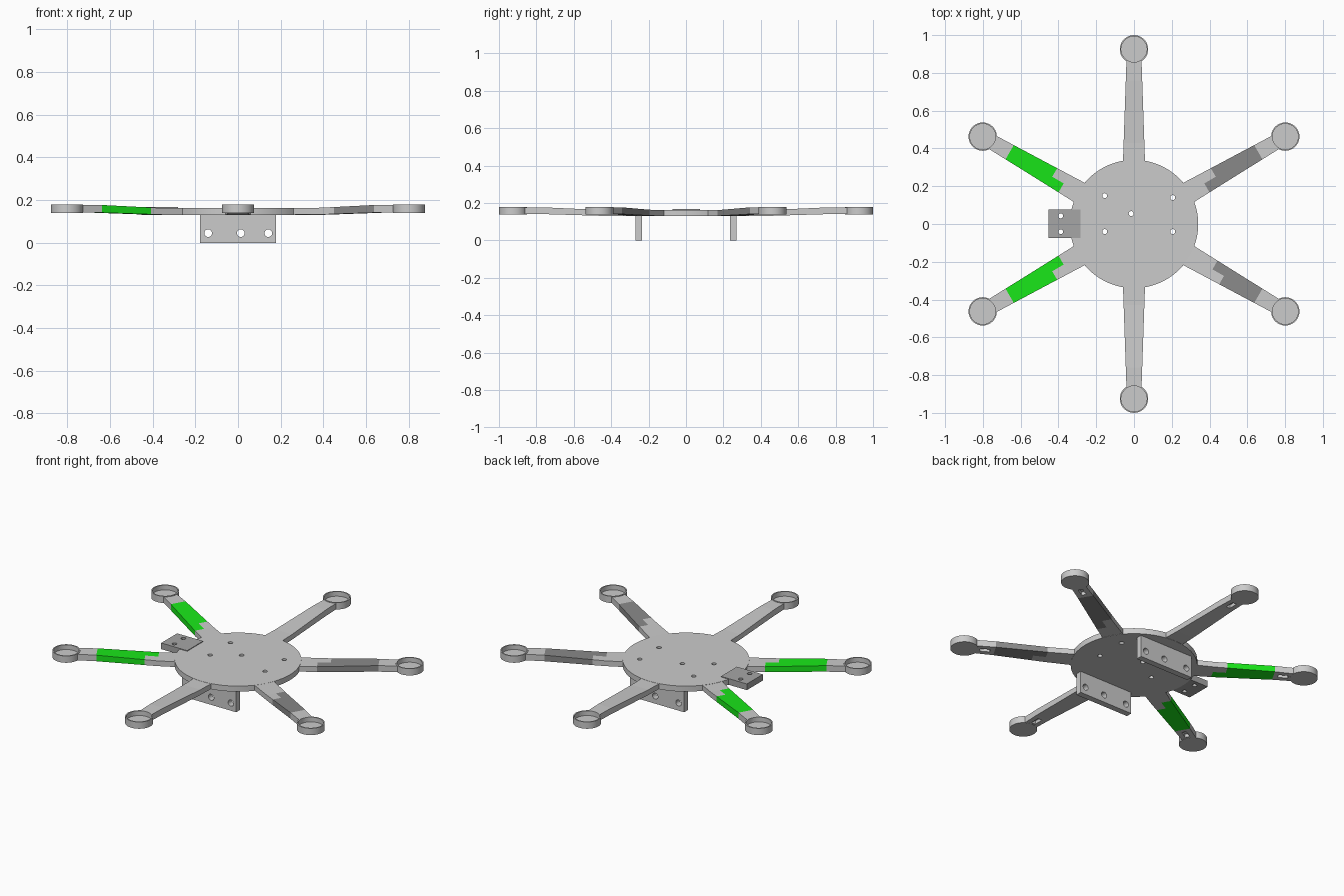
import bpy, bmesh
from math import cos, sin, pi, radians
from mathutils import Matrix

if "Cube" in bpy.data.objects:
    bpy.data.objects.remove(bpy.data.objects["Cube"])


def material(name, rgb):
    m = bpy.data.materials.new(name)
    m.diffuse_color = (*rgb, 1)
    m.use_nodes = True
    m.node_tree.nodes["Principled BSDF"].inputs["Base Color"].default_value = m.diffuse_color
    return m


GREEN = material("green", (0.01, 0.8, 0.01))
DARK = material("dark_grey", (0.25, 0.25, 0.25))
MID = material("mid_grey", (0.38, 0.38, 0.38))
GREY = material("grey", (0.8, 0.8, 0.8))


def finish(name, bm, mats=()):
    bmesh.ops.recalc_face_normals(bm, faces=bm.faces[:])
    me = bpy.data.meshes.new(name)
    bm.to_mesh(me)
    bm.free()
    ob = bpy.data.objects.new(name, me)
    bpy.context.collection.objects.link(ob)
    for m in mats:
        me.materials.append(m)
    return ob


def lathe(name, profile, centre, n):
    """Closed turned solid; the first and last rings are capped."""
    bm = bmesh.new()
    rings = [[bm.verts.new((centre[0] + r * cos(2 * pi * i / n),
                            centre[1] + r * sin(2 * pi * i / n), z))
              for i in range(n)] for r, z in profile]
    for a, b in zip(rings, rings[1:]):
        for i in range(n):
            j = (i + 1) % n
            bm.faces.new((a[i], a[j], b[j], b[i]))
    bm.faces.new(rings[0])
    bm.faces.new(rings[-1])
    return finish(name, bm)


def box(name, lo, hi, mats=()):
    bm = bmesh.new()
    size = [h - l for l, h in zip(lo, hi)]
    mid = [(h + l) / 2 for l, h in zip(lo, hi)]
    bmesh.ops.create_cube(bm, size=1, matrix=Matrix.Translation(mid) @ Matrix.Diagonal((*size, 1)))
    return finish(name, bm, mats)


def cut(ob, cutter):
    cutter.hide_render = True
    mod = ob.modifiers.new("cut", 'BOOLEAN')
    mod.operation, mod.solver, mod.object = 'DIFFERENCE', 'EXACT', cutter
    bpy.context.view_layer.objects.active = ob
    bpy.ops.object.modifier_apply(modifier=mod.name)
    bpy.data.objects.remove(cutter)


def drill(ob, points, radius, depth, along_y=False):
    bm = bmesh.new()
    for p in points:
        m = Matrix.Translation(p)
        if along_y:
            m = m @ Matrix.Rotation(pi / 2, 4, 'X')
        bmesh.ops.create_cone(bm, cap_ends=True, segments=24, radius1=radius,
                              radius2=radius, depth=depth, matrix=m)
    cut(ob, finish("drill", bm))


def smooth(ob):
    bpy.ops.object.select_all(action='DESELECT')
    ob.select_set(True)
    bpy.context.view_layer.objects.active = ob
    bpy.ops.object.shade_smooth_by_angle(angle=radians(30))


# Central hub disc with its screw holes
hub = lathe("hub_plate", [(0.34, 0.13), (0.34, 0.163)], (0, 0), 72)
drill(hub, [(x, y, 0.15) for x, y in ((-0.155, 0.15), (0.205, 0.14), (-0.015, 0.055),
                                      (-0.155, -0.04), (0.205, -0.04))], 0.013, 0.2)
smooth(hub)


def arm(deg, colour=None, start=(0.43, 0.50)):
    """Tapered arm; the side nearer the x axis is coloured from start[0], the other from start[1]."""
    a = radians(deg)
    near = -1 if sin(a) * cos(a) > 0 else 1
    bm = bmesh.new()
    stations = [0.30, start[0], start[1], 0.76, 0.863]
    sections = []
    for r in stations:
        w = 0.058 - 0.018 * (r - 0.34) / 0.52
        t = min(max((r - 0.43) / 0.33, 0), 1)
        low, top = 0.131 + 0.010 * t, 0.162 + 0.015 * t
        rc = 0.853 if r == stations[-1] else r
        loop = [(r, w, low), (rc, 0, low), (r, -w, low), (r, -w, top), (rc, 0, top), (r, w, top)]
        sections.append([bm.verts.new(p) for p in loop])
    for k, (s, e) in enumerate(zip(sections, sections[1:])):
        for i in range(6):
            j = (i + 1) % 6
            f = bm.faces.new((s[i], s[j], e[j], e[i]))
            side = 1 if i in (0, 4, 5) else -1
            if colour and (k == 2 or (k == 1 and side == near)):
                f.material_index = 1
    bm.faces.new(sections[0])
    bm.faces.new(sections[-1])
    ob = finish(f"arm_{deg}", bm, [GREY] + ([colour] if colour else []))
    # Wire slot in the underside near the motor cup
    cut(ob, box("slot", (0.785, -0.013, 0.10), (0.84, 0.013, 0.16)))
    ob.data.transform(Matrix.Rotation(a, 4, 'Z'))
    # Open motor cup at the tip
    cup = lathe(f"motor_cup_{deg}", [(0.075, 0.14), (0.075, 0.18), (0.068, 0.18), (0.068, 0.152)],
                (0.925 * cos(a), 0.925 * sin(a)), 36)
    smooth(cup)


# Six arms: green pair at -x, dark pair at +x, plain along y
arm(90)
arm(270)
arm(150, GREEN)
arm(210, GREEN)
arm(30, DARK)
arm(330, DARK, (0.48, 0.55))

# Two hanging side plates with three bolt holes each
for label, y in (("front", -0.252), ("back", 0.252)):
    plate = box(f"{label}_hanging_plate", (-0.177, y - 0.018, 0), (0.177, y + 0.018, 0.131))
    drill(plate, [(x, y, 0.045) for x in (-0.14, 0.013, 0.142)], 0.018, 0.2, True)

# Small side bracket with two holes
bracket = box("side_bracket", (-0.452, -0.073, 0.1305), (-0.282, 0.076, 0.167), [MID])
drill(bracket, [(-0.388, y, 0.15) for y in (0.043, -0.041)], 0.013, 0.2)
